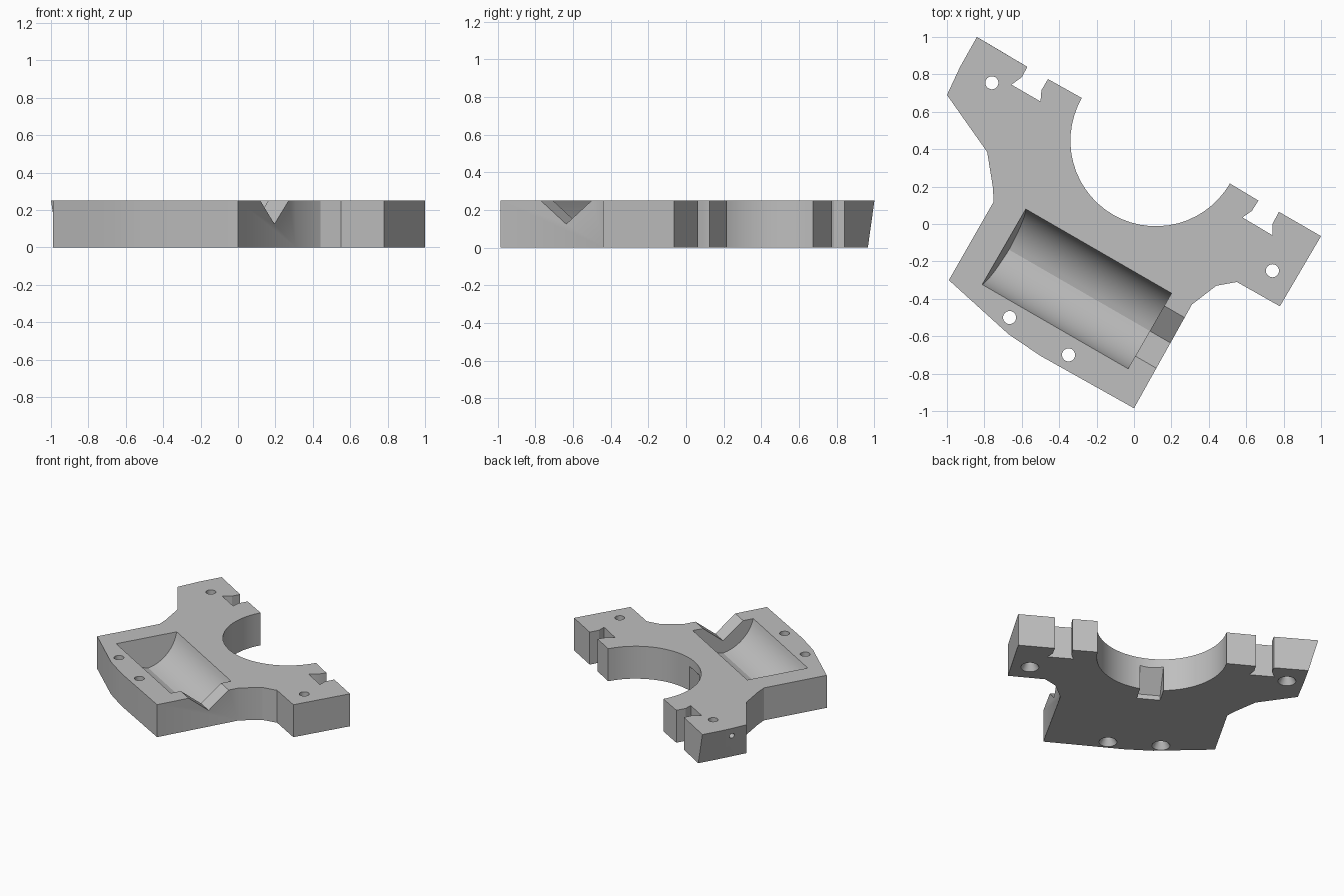
import bpy, bmesh, math
from mathutils import Matrix, Vector

if "Cube" in bpy.data.objects:
    bpy.data.objects.remove(bpy.data.objects["Cube"], do_unlink=True)

H = 0.25                                   # plate thickness
TILT = Matrix.Rotation(math.radians(-30), 4, 'Z')

grey = bpy.data.materials.new("plain_grey")
grey.use_nodes = True
colour = (0.52, 0.52, 0.52, 1)
grey.diffuse_color = colour
grey.node_tree.nodes["Principled BSDF"].inputs["Base Color"].default_value = colour


def loft(name, first, last):
    """Solid between two matching loops of points."""
    bm = bmesh.new()
    a = [bm.verts.new(p) for p in first]
    b = [bm.verts.new(p) for p in last]
    bm.faces.new(a)
    bm.faces.new(b)
    for i in range(len(a)):
        j = (i + 1) % len(a)
        bm.faces.new((a[i], a[j], b[j], b[i]))
    bmesh.ops.recalc_face_normals(bm, faces=bm.faces)
    mesh = bpy.data.meshes.new(name)
    bm.to_mesh(mesh)
    bm.free()
    mesh.materials.append(grey)
    ob = bpy.data.objects.new(name, mesh)
    bpy.context.collection.objects.link(ob)
    return ob


def groove(name, profile, u0, u1, lean=0):
    """Prism along the tilted axis; lean slopes the first end with depth."""
    a = [TILT @ Vector((u0 + lean * (H - z), v, z)) for v, z in profile]
    b = [TILT @ Vector((u1, v, z)) for v, z in profile]
    return loft(name, a, b)


def ring(x, y, z, r, n=24):
    return [(x + r * math.cos(i * math.tau / n), y + r * math.sin(i * math.tau / n), z)
            for i in range(n)]


# Plate outline: left arm, round bay, right arm, body
centre, radius, steps = (0.117, 0.445), 0.457, 28
bay = []
for i in range(steps + 1):
    t = math.radians(150 + 180 * i / steps)
    bay.append((centre[0] + radius * math.cos(t), centre[1] + radius * math.sin(t)))
outline = [(-.93, .84), (-.84, 1.0), (-.57, .84), (-.60, .785), (-.655, .745),
           (-.50, .655), (-.495, .715), (-.46, .775)] + bay + [
           (.665, .125), (.63, .07), (.58, .035), (.74, -.06), (.74, 0), (.775, .065),
           (1.0, -.065), (.78, -.44), (.55, -.31), (.44, -.33), (.31, -.43),
           (0, -.985), (-.5, -.705), (-.67, -.59), (-.99, -.30), (-.75, .12),
           (-.755, .2), (-.785, .385), (-1.0, .69)]
base = list(outline)
base[0], base[1], base[-1] = (-.87, .805), (-.78, .965), (-.96, .635)  # leaning arm end
plate = loft("bracket_plate", [(x, y, 0) for x, y in base], [(x, y, H) for x, y in outline])

cutters = []

# Screw holes, countersunk underneath
for x, y in ((-.76, .755), (.74, -.25), (-.665, -.5), (-.35, -.7)):
    cutters.append(loft("screw_hole", ring(x, y, -.02, .035), ring(x, y, H + .02, .035)))
    cutters.append(loft("countersink", ring(x, y, -.01, .069), ring(x, y, .05, .035)))

# Cradle: two concave arcs meeting at a shallow crease
mid, half, depth = -.453, .233, .22
slope, bend = math.atan2(depth, half), math.radians(33)
big = math.hypot(half, depth) / (2 * math.sin(bend))
side = []
for i in range(13):
    a = slope + bend - 2 * bend * i / 12
    side.append((big * (math.cos(a) - math.cos(slope + bend)),
                 big * (math.sin(slope + bend) - math.sin(a))))
left, right = [], []
for i in range(13):
    a = slope + bend - 2 * bend * i / 12
    w = big * (math.sin(slope + bend) - math.sin(a))
    d = big * (math.cos(a) - math.cos(slope + bend))
    left.append((mid - half + w, H - d))
    right.append((mid + half - w, H - d))
profile = ([(mid - half, H + .05)] + left + right[-2::-1] + [(mid + half, H + .05)])
cutters.append(groove("cradle", profile, -.541, .359, lean=.14))

# V channel from the cradle out through the side
cutters.append(groove("v_channel", [(mid - .155, H), (mid, .125), (mid + .155, H),
                                    (mid + .155, H + .05), (mid - .155, H + .05)], .34, .6))

# Sloped relief under the middle of the bay
cutters.append(groove("bay_relief", [(.03, .228), (.03, -.05), (-.143, -.05), (-.143, .035)],
                      -.21, -.045))

# Small bore in the leaning arm end
pilot = loft("end_bore", ring(0, 0, -.1, .02, 16), ring(0, 0, .15, .02, 16))
pilot.data.transform(Matrix.Translation((-.945, .785, .185)) @ TILT
                     @ Matrix.Rotation(math.radians(90), 4, 'Y'))
cutters.append(pilot)

# Cut everything out of the plate
bpy.context.view_layer.objects.active = plate
plate.select_set(True)
for cutter in cutters:
    cutter.hide_render = True
    mod = plate.modifiers.new(cutter.name, 'BOOLEAN')
    mod.operation = 'DIFFERENCE'
    mod.solver = 'EXACT'
    mod.object = cutter
    bpy.ops.object.modifier_apply(modifier=mod.name)
    bpy.data.objects.remove(cutter, do_unlink=True)

bpy.ops.object.shade_smooth_by_angle(angle=math.radians(25))
